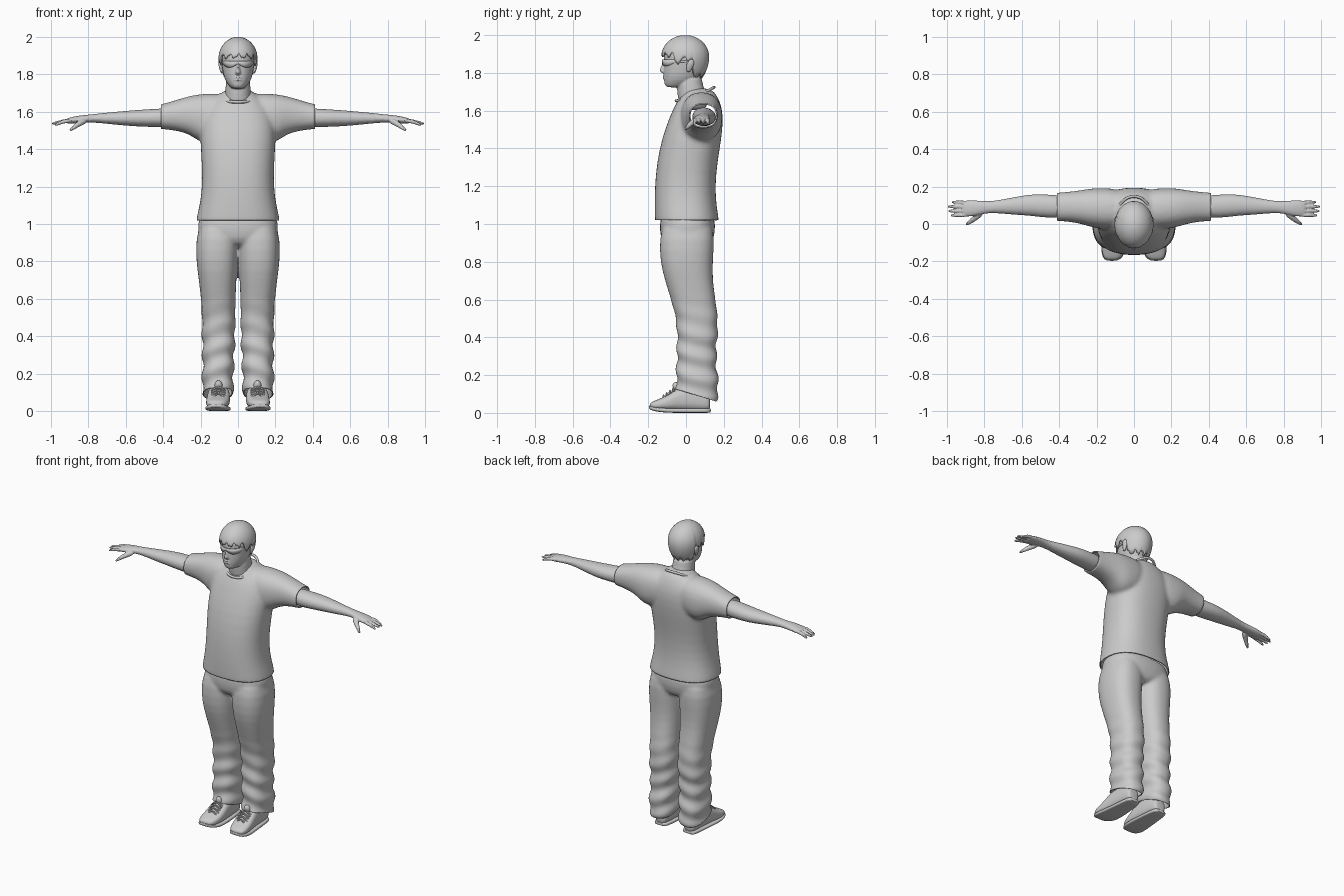
import bpy, bmesh, math
from mathutils import Vector

if "Cube" in bpy.data.objects:
    bpy.data.objects.remove(bpy.data.objects["Cube"])

GREY = (0.6, 0.6, 0.6, 1)
mat = bpy.data.materials.new("plain grey")
mat.use_nodes = True
mat.diffuse_color = GREY
mat.node_tree.nodes["Principled BSDF"].inputs["Base Color"].default_value = GREY


def skin_rings(bm, rings, closed=True):
    """Bridge rows of points with quads; closed rows also get end caps."""
    rows = [[bm.verts.new(p) for p in r] for r in rings]
    n = len(rows[0])
    for a, b in zip(rows, rows[1:]):
        for i in range(n if closed else n - 1):
            j = (i + 1) % n
            bm.faces.new((a[i], a[j], b[j], b[i]))
    if closed:
        bm.faces.new(rows[0][::-1])
        bm.faces.new(rows[-1])


def loft(bm, axis, sections, power=2.3, n=24):
    """Sections are (t, a0, a1, b0, b1): extents across the other two axes."""
    rings = []
    for t, a0, a1, b0, b1 in sections:
        ring = []
        for i in range(n):
            u, v = math.cos(math.tau * i / n), math.sin(math.tau * i / n)
            u = math.copysign(abs(u) ** (2 / power), u)
            v = math.copysign(abs(v) ** (2 / power), v)
            p = [(a0 + a1) / 2 + u * (a1 - a0) / 2, (b0 + b1) / 2 + v * (b1 - b0) / 2]
            p.insert("xyz".index(axis), t)
            ring.append(p)
        rings.append(ring)
    skin_rings(bm, rings)


def tube(bm, points, radii, n=10):
    """Round limb through points, with a rounded tip."""
    pts = [Vector(p) for p in points]
    d = (pts[-1] - pts[-2]).normalized()
    pts.append(pts[-1] + d * radii[-1] * 0.6)
    radii = list(radii) + [radii[-1] * 0.5]
    rings = []
    for i, (p, r) in enumerate(zip(pts, radii)):
        d = pts[min(i + 1, len(pts) - 1)] - pts[max(i - 1, 0)]
        q = d.to_track_quat('Z', 'Y')
        rings.append([p + q @ Vector((r * math.cos(math.tau * k / n), r * math.sin(math.tau * k / n), 0))
                      for k in range(n)])
    skin_rings(bm, rings)


def finish(name, bm, sub=0, voxel=0, smooth=0, cuts=(), fold=None, thick=0, mirror=False):
    bmesh.ops.recalc_face_normals(bm, faces=bm.faces)
    me = bpy.data.meshes.new(name)
    bm.to_mesh(me)
    ob = bpy.data.objects.new(name, me)
    bpy.context.collection.objects.link(ob)
    if sub:
        ob.modifiers.new("round", 'SUBSURF').levels = sub
        ob.modifiers["round"].render_levels = sub
    if voxel:
        m = ob.modifiers.new("merge", 'REMESH')
        m.mode, m.voxel_size = 'VOXEL', voxel
        m = ob.modifiers.new("relax", 'SMOOTH')
        m.factor, m.iterations = 0.5, smooth
    if cuts or fold:
        # Freeze the blended cloth, then trim the hems and add folds
        dg = bpy.context.evaluated_depsgraph_get()
        ob.data = bpy.data.meshes.new_from_object(ob.evaluated_get(dg))
        ob.modifiers.clear()
        b = bmesh.new()
        b.from_mesh(ob.data)
        for co, no in cuts:
            bmesh.ops.bisect_plane(b, geom=b.verts[:] + b.edges[:] + b.faces[:],
                                   plane_co=co, plane_no=no, clear_outer=True)
        if fold:
            b.normal_update()
            for v, offset in [(v, v.normal * fold(v.co)) for v in b.verts]:
                v.co += offset
        b.to_mesh(ob.data)
    if thick:
        m = ob.modifiers.new("cloth", 'SOLIDIFY')
        m.thickness, m.offset = thick, -1
    if mirror:
        ob.modifiers.new("pair", 'MIRROR')
    ob.data.materials.clear()
    ob.data.materials.append(mat)
    bpy.ops.object.select_all(action='DESELECT')
    ob.select_set(True)
    bpy.context.view_layer.objects.active = ob
    bpy.ops.object.shade_smooth_by_angle(angle=math.radians(50))
    return ob


def flip(sections):
    return [(-t, *rest) for t, *rest in sections]


# Shirt: trunk and sleeves blended together, open at hem and cuffs
bm = bmesh.new()
trunk = [(.97, .23, -.165, .18), (1.02, .227, -.166, .176), (1.1, .206, -.168, .162), (1.2, .192, -.166, .156),
         (1.32, .194, -.156, .166), (1.45, .204, -.13, .189), (1.56, .2, -.09, .199), (1.63, .17, -.06, .188),
         (1.68, .115, -.025, .165), (1.705, .085, -.005, .145), (1.72, .055, .01, .11)]
loft(bm, 'z', [(z, -w, w, f, b) for z, w, f, b in trunk], 2.4)
sleeve = [(.04, -.02, .18, 1.47, 1.695), (.13, -.03, .192, 1.44, 1.7), (.2, -.025, .194, 1.43, 1.695),
          (.25, -.01, .187, 1.475, 1.687), (.32, .01, .175, 1.498, 1.667), (.41, .016, .167, 1.508, 1.638),
          (.46, .016, .167, 1.508, 1.635)]
loft(bm, 'x', sleeve)
loft(bm, 'x', flip(sleeve))
finish("shirt", bm, sub=1, voxel=.011, smooth=6, thick=.007,
       cuts=[((0, 0, 1.02), (0, 0, -1)), ((.412, 0, 0), (1, 0, 0)), ((-.412, 0, 0), (-1, 0, 0))])

# Collar band round the neck
bm = bmesh.new()
ring = [(.088 * math.sin(a), .048 - .1 * math.cos(a), 1.682 - .036 * math.cos(a) + .006 * math.cos(2 * a))
        for a in [math.tau * i / 32 for i in range(33)]]
tube(bm, ring, [.008] * 33, 8)
finish("collar", bm)

# Trousers: hips and two legs, tilted hems, folds near the ankles
bm = bmesh.new()
hips = [(.87, .16, -.1, .12), (.92, .215, -.138, .15), (1.0, .217, -.14, .158), (1.07, .205, -.135, .145)]
loft(bm, 'z', [(z, -w, w, f, b) for z, w, f, b in hips], 2.5)
leg = [(1.03, .0, .2, -.12, .14), (.92, -.005, .226, -.142, .152), (.8, .0, .224, -.138, .142),
       (.7, .008, .21, -.112, .142), (.6, .013, .198, -.08, .157), (.5, .013, .191, -.052, .17),
       (.4, .016, .194, -.045, .168), (.3, .02, .187, -.05, .156), (.2, .024, .192, -.05, .168),
       (.12, .026, .19, -.056, .172), (.03, .026, .19, -.056, .172)]
for s in (1, -1):
    loft(bm, 'z', [(z, *sorted((s * a, s * b)), f, k) for z, a, b, f, k in leg], 2.4)


def cloth_folds(p):
    fade = max(0, min(1, (.62 - p.z) / .3))
    return fade * .006 * math.sin(p.z * 55 + 18 * abs(p.x) + 12 * p.y)


finish("trousers", bm, sub=1, voxel=.01, smooth=5, fold=cloth_folds, thick=.006,
       cuts=[((0, -.05, .125), (0, -.3, -1))])

# Shoes with soles, tongue and laces
bm = bmesh.new()
loft(bm, 'y', [(.128, .075, .135, .02, .08), (.115, .06, .148, .01, .11), (.05, .05, .155, .01, .14),
               (-.03, .043, .162, .01, .145), (-.08, .042, .168, .012, .105), (-.13, .047, .172, .014, .078),
               (-.17, .06, .168, .018, .064), (-.193, .085, .15, .026, .05)], 2.6)
finish("shoe", bm, sub=2, mirror=True)
bm = bmesh.new()
loft(bm, 'y', [(.132, .075, .135, .002, .024), (.12, .055, .152, 0, .024), (.03, .046, .16, 0, .024),
               (-.08, .036, .172, 0, .024), (-.14, .042, .177, .004, .027), (-.18, .062, .168, .012, .034),
               (-.198, .088, .148, .022, .04)], 4)
finish("sole", bm, sub=1, mirror=True)
bm = bmesh.new()
tube(bm, [(.103, -.03, .11), (.104, -.05, .142), (.104, -.058, .152)], [.025, .024, .018])
finish("tongue", bm, sub=1, mirror=True)
bm = bmesh.new()
for i in range(4):
    y, z = -.062 - .017 * i, .13 - .0125 * i
    for s in (1, -1):
        tube(bm, [(.105 - .036 * s, y, z - .014), (.105, y - .006, z + .001), (.105 + .036 * s, y - .012, z - .02)],
             [.004] * 3, 6)
finish("laces", bm, mirror=True)

# Bare arms with palm, four fingers and thumb
bm = bmesh.new()
loft(bm, 'x', [(.36, .035, .15, 1.52, 1.62), (.42, .032, .155, 1.516, 1.617), (.5, .036, .16, 1.52, 1.612),
               (.56, .045, .158, 1.522, 1.608), (.65, .05, .142, 1.53, 1.6), (.75, .06, .122, 1.541, 1.59),
               (.8, .056, .122, 1.543, 1.584), (.85, .042, .127, 1.539, 1.58), (.9, .038, .127, 1.535, 1.569),
               (.92, .042, .122, 1.537, 1.562)], 2.1)
for y, tip, z in ((.048, .976, 1.53), (.07, .99, 1.536), (.092, .992, 1.536), (.114, .97, 1.53)):
    tube(bm, [(.89, y, 1.554), (.935, y * 1.04 - .003, 1.549), (tip, y * 1.08 - .006, z)], [.013, .0115, .008])
tube(bm, [(.81, .065, 1.555), (.845, .035, 1.54), (.875, .012, 1.518), (.895, -.002, 1.502)],
     [.018, .017, .012, .008])
finish("arm", bm, sub=1, voxel=.0045, smooth=4, mirror=True)

# Head: neck, jaw, skull, nose, brow and lips blended together
bm = bmesh.new()
loft(bm, 'z', [(1.6, -.075, .075, -.03, .12), (1.67, -.07, .07, -.044, .115), (1.73, -.066, .066, -.05, .088),
               (1.8, -.066, .066, -.05, .085)], 2.1)
skull = [(1.722, .03, -.1, -.02), (1.735, .045, -.114, .03), (1.76, .066, -.117, .065), (1.8, .08, -.119, .088),
         (1.85, .087, -.117, .108), (1.89, .093, -.12, .115), (1.94, .09, -.105, .11), (1.98, .055, -.06, .07)]
loft(bm, 'z', [(z, -w, w, f, b) for z, w, f, b in skull], 2.1)
loft(bm, 'z', [(1.796, -.012, .012, -.126, -.09), (1.806, -.018, .018, -.138, -.09), (1.818, -.013, .013, -.142, -.09),
               (1.845, -.009, .009, -.127, -.09), (1.87, -.01, .01, -.119, -.09)], 2, 12)
for z in (1.77, 1.782):
    loft(bm, 'x', [(-.024, -.118, -.1, z - .002, z + .002), (0, -.127, -.1, z - .005, z + .005),
                   (.024, -.118, -.1, z - .002, z + .002)], 2, 12)
finish("head", bm, sub=1, voxel=.0045, smooth=3)

# Ears
bm = bmesh.new()
loft(bm, 'z', [(1.803, .08, .09, .004, .02), (1.82, .08, .097, .002, .032), (1.845, .08, .105, .002, .045),
               (1.865, .082, .105, .006, .044), (1.876, .085, .097, .014, .034)], 2, 12)
finish("ear", bm, sub=1, mirror=True)

# Hair: a cap with a ragged hairline, long at the nape and cut around the ears
bm = bmesh.new()
count, rows = 96, []
for step in range(13):
    row = []
    for i in range(count):
        a = math.tau * i / count                 # zero faces the front
        front, side = math.cos(a), abs(math.sin(a))
        jag = .011 * math.sin(13 * a + 1) + .006 * math.sin(29 * a)
        line = 1.897 if front > .5 else 1.86 if front > .15 else 1.873 if front > -.35 else 1.785
        z = line + jag + (1.999 - line - jag) * math.sin(step / 12 * math.pi / 2)
        up = (z - 1.885) / .115
        r = math.sqrt(max(0, 1 - up * up)) if up > 0 else 1 - .3 * up * up
        r = max(r, .03)
        row.append((.104 * r * math.sin(a), -.004 - .127 * r * front, z))
    rows.append(row)
skin_rings(bm, rows)
bmesh.ops.delete(bm, geom=[f for f in bm.faces if len(f.verts) > 4 and f.calc_center_median().z < 1.95],
                 context='FACES_ONLY')
finish("hair", bm, thick=.008)

# Wraparound sunglasses with side arms
bm = bmesh.new()
rows = [[], []]
for i in range(33):
    a = math.radians(-100 + 200 * i / 32)
    t = abs(a) / math.radians(100)
    low = 1.856 - .02 * math.sin(math.pi * min(1, t / .62)) if t < .62 else 1.856
    x, y = .0925 * math.sin(a), .006 - .134 * math.cos(a)
    rows[0].append((x, y, low))
    rows[1].append((x, y, 1.871 if t < .62 else 1.866))
skin_rings(bm, rows, closed=False)
finish("sunglasses", bm, thick=.005)
